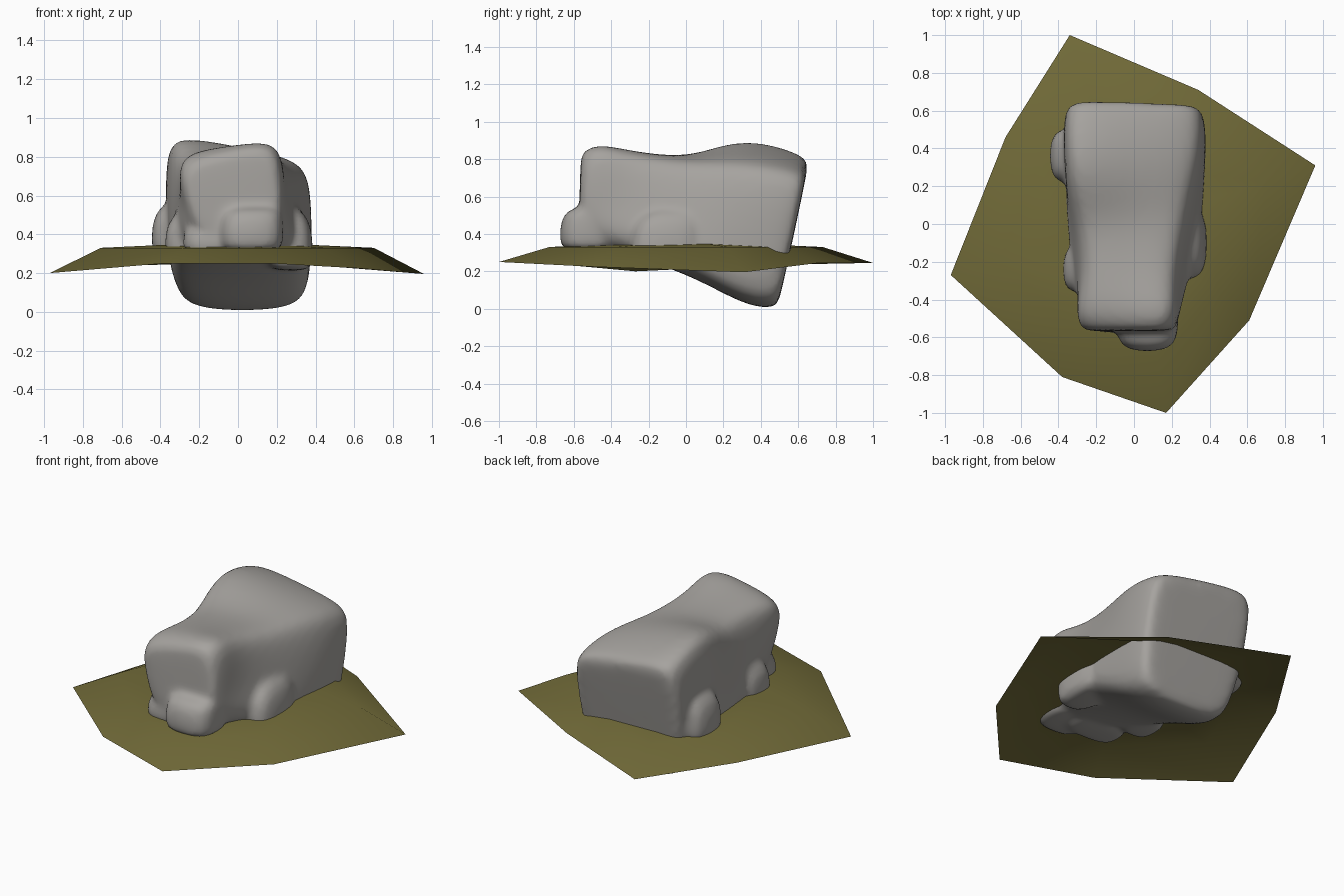
import bpy, bmesh, math
from mathutils import Vector

if "Cube" in bpy.data.objects:
    bpy.data.objects.remove(bpy.data.objects["Cube"])


def material(name, rgb):
    m = bpy.data.materials.new(name)
    m.diffuse_color = (*rgb, 1)
    m.use_nodes = True
    m.node_tree.nodes["Principled BSDF"].inputs["Base Color"].default_value = m.diffuse_color
    return m


def make_object(name, bm, mat):
    bmesh.ops.recalc_face_normals(bm, faces=bm.faces)
    me = bpy.data.meshes.new(name)
    bm.to_mesh(me)
    bm.free()
    me.materials.append(mat)
    ob = bpy.data.objects.new(name, me)
    bpy.context.collection.objects.link(ob)
    return ob


def loft(bm, rings):
    """Skin closed rings and cap both ends."""
    vs = [[bm.verts.new(p) for p in r] for r in rings]
    n = len(vs[0])
    for a, b in zip(vs, vs[1:]):
        for i in range(n):
            bm.faces.new((a[i], a[(i + 1) % n], b[(i + 1) % n], b[i]))
    bm.faces.new(vs[0])
    bm.faces.new(vs[-1])


stone = material("grey stone", (0.38, 0.365, 0.345))
moss = material("olive ground", (0.165, 0.145, 0.04))

# Boulder body: cross-sections from front to back
# y top, y bottom, left/right x at top, middle, bottom, z top left/right, z bottom
SECTIONS = [
    (-.55, -.56, -.30, .21, -.26, .23, -.22, .21, .78, .86, .34),
    (-.46, -.48, -.33, .24, -.28, .24, -.27, .25, .83, .90, .31),
    (-.27, -.32, -.28, .23, -.31, .26, -.34, .30, .83, .84, .28),
    (.00, -.08, -.31, .28, -.33, .32, -.36, .37, .81, .80, .21),
    (.20, .12, -.36, .32, -.36, .36, -.37, .38, .90, .80, .12),
    (.40, .32, -.38, .37, -.37, .39, -.33, .37, .92, .79, .01),
    (.66, .48, -.38, .38, -.37, .38, -.31, .36, .83, .74, -.01),
]


def ring(s):
    yt, yb, lt, rt, lm, rm, lb, rb, zl, zr, zb = s
    c = .07
    zm = .45 * zl + .55 * zb
    mid = (lt + rt) / 2
    xz = [(lb + c, zb + .02), (lb, zb + c + .04), (lm, zm), (lt, zl - c), (lt + c, zl),
          (mid, (zl + zr) / 2 + .005), (rt - c, zr), (rt, zr - c), (rm, zm),
          (rb, zb + c + .04), (rb - c, zb + .02), ((lb + rb) / 2, zb)]
    ztop = max(zl, zr)
    return [Vector((x, yb + (yt - yb) * (z - zb) / (ztop - zb), z)) for x, z in xz]


def cap(r, dy):
    mid = sum(r, Vector()) / len(r)
    return [mid + (p - mid) * .85 + Vector((0, dy, 0)) for p in r]


rings = [ring(s) for s in SECTIONS]
rings = [cap(rings[0], -.015)] + rings + [cap(rings[-1], .01)]
bm = bmesh.new()
loft(bm, rings)


# Lumps at the foot: centre, half size, taper of the upper face
def lump(c, h, taper, top_shift):
    layers = []
    for t, k in ((-1, .8), (-.75, 1), (.5, .97), (1, taper)):
        sx, sy = top_shift if t == 1 else (0, 0)
        layers.append([Vector((c[0] + sx + h[0] * k * x, c[1] + sy + h[1] * k * y, c[2] + h[2] * t))
                       for x, y in ((-1, -.6), (-.6, -1), (.6, -1), (1, -.6),
                                    (1, .6), (.6, 1), (-.6, 1), (-1, .6))])
    loft(bm, layers)


lump((.07, -.52, .43), (.17, .16, .12), .8, (.02, .04))    # front toe
lump((-.10, -.46, .38), (.19, .12, .09), .7, (0, .05))     # front left foot
lump((-.27, -.24, .40), (.11, .13, .13), .6, (.05, .03))   # left foot
lump((-.33, .36, .43), (.12, .15, .15), .6, (.05, .02))    # left back knob
lump((.27, -.10, .38), (.12, .20, .17), .6, (-.04, .06))   # right foot

boulder = make_object("boulder", bm, stone)
mods = boulder.modifiers
mods.new("round", 'SUBSURF').levels = 2
mods["round"].render_levels = 2
rm = mods.new("merge", 'REMESH')
rm.mode = 'VOXEL'
rm.voxel_size = .02
rm.use_smooth_shade = True
sm = mods.new("soften", 'SMOOTH')
sm.factor = .5
sm.iterations = 6

# Ground patch: low dome with a drooping eight-sided rim
RIM = [(-.34, 1.0, .245), (.34, .71, .245), (.96, .31, .195), (.61, -.51, .225),
       (.17, -1.0, .25), (-.38, -.81, .25), (-.97, -.27, .20), (-.68, .46, .235)]
bm = bmesh.new()
outer = [bm.verts.new(p) for p in RIM]
inner = [bm.verts.new((x * .73, y * .73, .33)) for x, y, z in RIM]
core = [bm.verts.new((x * .4, y * .4, .345)) for x, y, z in RIM]
for a, b in ((outer, inner), (inner, core)):
    for i in range(8):
        j = (i + 1) % 8
        bm.faces.new((a[j], a[i], b[i], b[j]))
bm.faces.new(core)
ground = make_object("ground_patch", bm, moss)
if ground.data.polygons[-1].normal.z < 0:
    ground.data.flip_normals()
for p in ground.data.polygons:
    p.use_smooth = True
